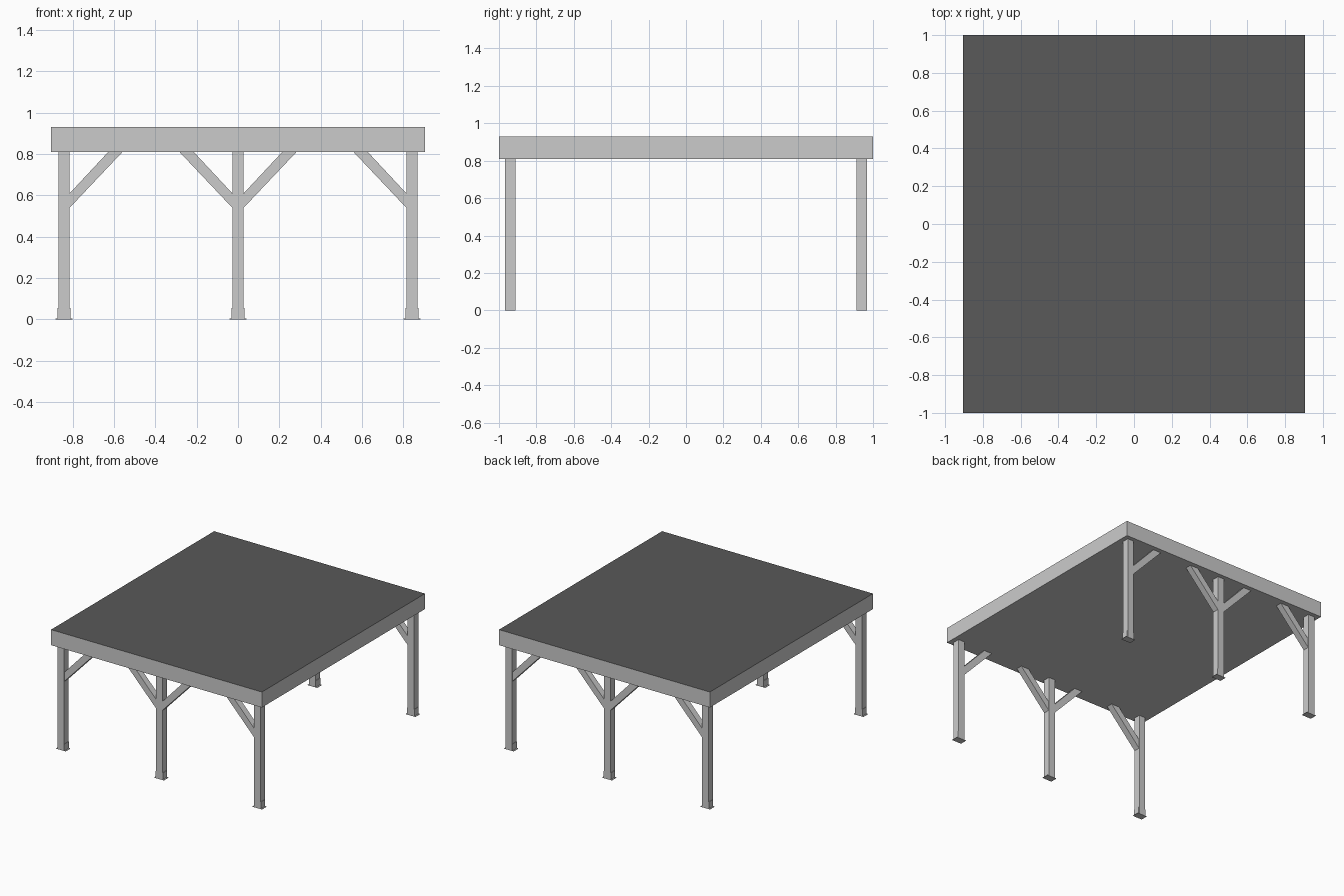
import bpy, bmesh

if "Cube" in bpy.data.objects:
    bpy.data.objects.remove(bpy.data.objects["Cube"])

POST = 0.0275           # half width of a post
ROOF_Z0, ROOF_Z1 = 0.81, 0.93
POST_X = (-0.8425, 0.0, 0.8425)
POST_Y = (-0.94, 0.94)


def prism(name, profile, y, depth):
    """Extrude an x/z outline along y, centred on y."""
    bm = bmesh.new()
    verts = [bm.verts.new((x, y - depth / 2, z)) for x, z in profile]
    face = bm.faces.new(verts)
    ext = bmesh.ops.extrude_face_region(bm, geom=[face])
    moved = [v for v in ext["geom"] if isinstance(v, bmesh.types.BMVert)]
    bmesh.ops.translate(bm, verts=moved, vec=(0, depth, 0))
    bmesh.ops.recalc_face_normals(bm, faces=bm.faces)
    mesh = bpy.data.meshes.new(name)
    bm.to_mesh(mesh)
    bm.free()
    obj = bpy.data.objects.new(name, mesh)
    bpy.context.collection.objects.link(obj)
    return obj


def box(name, x0, x1, z0, z1, y, depth):
    return prism(name, [(x0, z0), (x1, z0), (x1, z1), (x0, z1)], y, depth)


# Flat roof with a dark top covering
roof = box("roof", -0.905, 0.905, ROOF_Z0, ROOF_Z1, 0, 2.0)
timber = bpy.data.materials.new("roof_edge")
timber.diffuse_color = (0.8, 0.8, 0.8, 1)
timber.use_nodes = True
timber.node_tree.nodes["Principled BSDF"].inputs["Base Color"].default_value = timber.diffuse_color
cover = bpy.data.materials.new("roof_covering")
cover.diffuse_color = (0.1, 0.1, 0.1, 1)
cover.use_nodes = True
cover.node_tree.nodes["Principled BSDF"].inputs["Base Color"].default_value = cover.diffuse_color
roof.data.materials.append(timber)
roof.data.materials.append(cover)
for poly in roof.data.polygons:
    if poly.normal.z > 0.9:
        poly.material_index = 1

for y in POST_Y:
    row = "front" if y < 0 else "back"
    for i, x in enumerate(POST_X):
        tag = f"{row}_{('left', 'middle', 'right')[i]}"
        # Post with its metal foot: ground plate and two side flanges
        box(f"{tag}_post", x - POST, x + POST, 0.003, ROOF_Z0, y, 2 * POST)
        box(f"{tag}_foot_plate", x - 0.041, x + 0.041, 0, 0.003, y, 0.055)
        for s in (-1, 1):
            a, b = sorted((x + s * POST, x + s * (POST + 0.003)))
            box(f"{tag}_foot_flange", a, b, 0.003, 0.055, y, 0.05)
            # Diagonal braces towards the neighbouring posts
            if abs(x + s * 0.3) < 0.85:
                outline = [(0.0275, 0.54), (0.283, 0.81),
                           (0.214, 0.81), (0.0275, 0.61)]
                prism(f"{tag}_brace", [(x + s * px, pz) for px, pz in outline],
                      y, 0.05)
